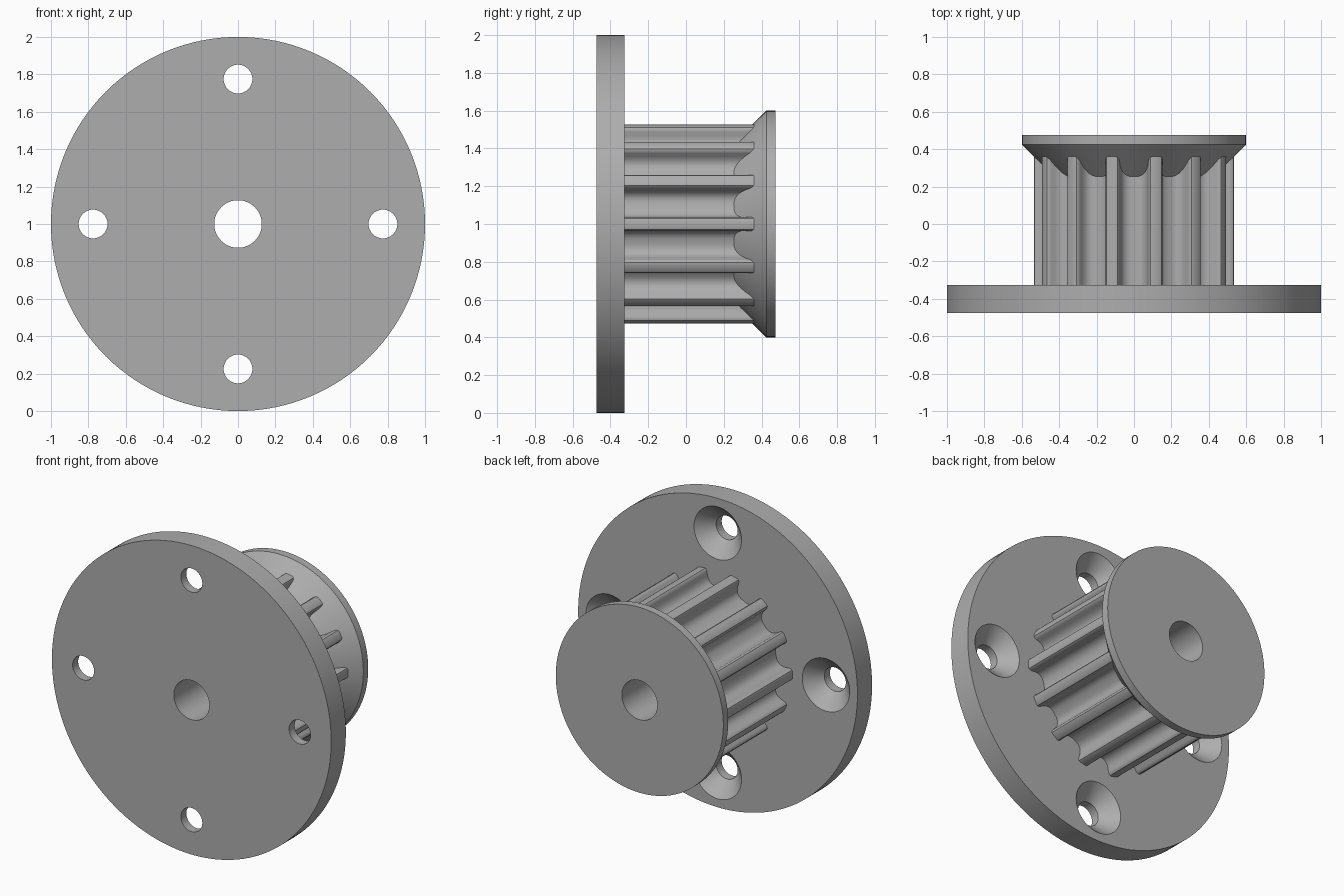
import bpy, bmesh, math
from mathutils import Vector

cube = bpy.data.objects.get("Cube")
if cube:
    bpy.data.objects.remove(cube, do_unlink=True)

# Single plain grey material
grey = bpy.data.materials.new("plain grey")
grey.use_nodes = True
GREY = (0.42, 0.42, 0.42, 1)
grey.diffuse_color = GREY
grey.node_tree.nodes["Principled BSDF"].inputs["Base Color"].default_value = GREY

AXIS_Z = 1.0                       # height of the shaft axis
BACK, SEAT, FRONT = 0.475, -0.325, -0.475
TEETH = 14


def stack(name, sections):
    """Solid skinned through matching loops of points, capped at both ends."""
    bm = bmesh.new()
    loops = [[bm.verts.new(p) for p in s] for s in sections]
    n = len(loops[0])
    for a, b in zip(loops, loops[1:]):
        for i in range(n):
            j = (i + 1) % n
            bm.faces.new((a[i], a[j], b[j], b[i]))
    bm.faces.new(loops[0])
    bm.faces.new(loops[-1])
    bmesh.ops.recalc_face_normals(bm, faces=bm.faces)
    mesh = bpy.data.meshes.new(name)
    bm.to_mesh(mesh)
    bm.free()
    ob = bpy.data.objects.new(name, mesh)
    bpy.context.collection.objects.link(ob)
    mesh.materials.append(grey)
    return ob


def turned(name, profile, cx=0, cz=AXIS_Z, n=96):
    """Turned solid along y from (radius, y) pairs."""
    angles = [math.tau * i / n for i in range(n)]
    return stack(name, [[(cx + r * math.sin(a), y, cz + r * math.cos(a))
                         for a in angles] for r, y in profile])


def drill(ob, cutters):
    bpy.context.view_layer.objects.active = ob
    for c in cutters:
        mod = ob.modifiers.new("hole", 'BOOLEAN')
        mod.operation, mod.solver, mod.object = 'DIFFERENCE', 'EXACT', c
        bpy.ops.object.modifier_apply(modifier=mod.name)


# Mounting plate and flared end rim
plate = turned("mounting_plate", [(1, FRONT), (1, SEAT)], n=128)
rim = turned("end_rim", [(0.425, 0.25), (0.6, 0.425), (0.6, BACK)])

# Toothed drum: half a groove (sideways, outward), mirrored and repeated
half = [(0.02, 0.428), (0.04, 0.433), (0.057, 0.445), (0.068, 0.462),
        (0.074, 0.482), (0.077, 0.505), (0.081, 0.517), (0.089, 0.525),
        (0.1, 0.5265)]
groove = [(-x, r) for x, r in reversed(half)] + half
outline = []
for k in range(TEETH):
    a = math.tau * k / TEETH
    for x, r in groove:
        outline.append((x * math.cos(a) + r * math.sin(a),
                        r * math.cos(a) - x * math.sin(a) + AXIS_Z))
drum = stack("toothed_drum", [[(x, y, z) for x, z in outline]
                              for y in (SEAT, 0.37)])

# Drills: shaft bore and four countersunk screw holes
bore = turned("bore_cutter", [(0.127, -0.6), (0.127, 0.6)], n=64)
screws = []
for k in range(4):
    a = math.tau * k / 4
    screws.append(turned("screw_cutter",
                         [(0.077, -0.6), (0.077, -0.418), (0.17, SEAT), (0.17, -0.2)],
                         0.775 * math.sin(a), AXIS_Z + 0.775 * math.cos(a), 48))
drill(plate, [bore] + screws)
drill(rim, [bore])
drill(drum, [bore])
for c in [bore] + screws:
    bpy.data.objects.remove(c, do_unlink=True)

# Smooth rounded walls, crisp edges
for ob in (plate, rim, drum):
    bpy.ops.object.select_all(action='DESELECT')
    ob.select_set(True)
    bpy.context.view_layer.objects.active = ob
    bpy.ops.object.shade_smooth_by_angle(angle=math.radians(30))
